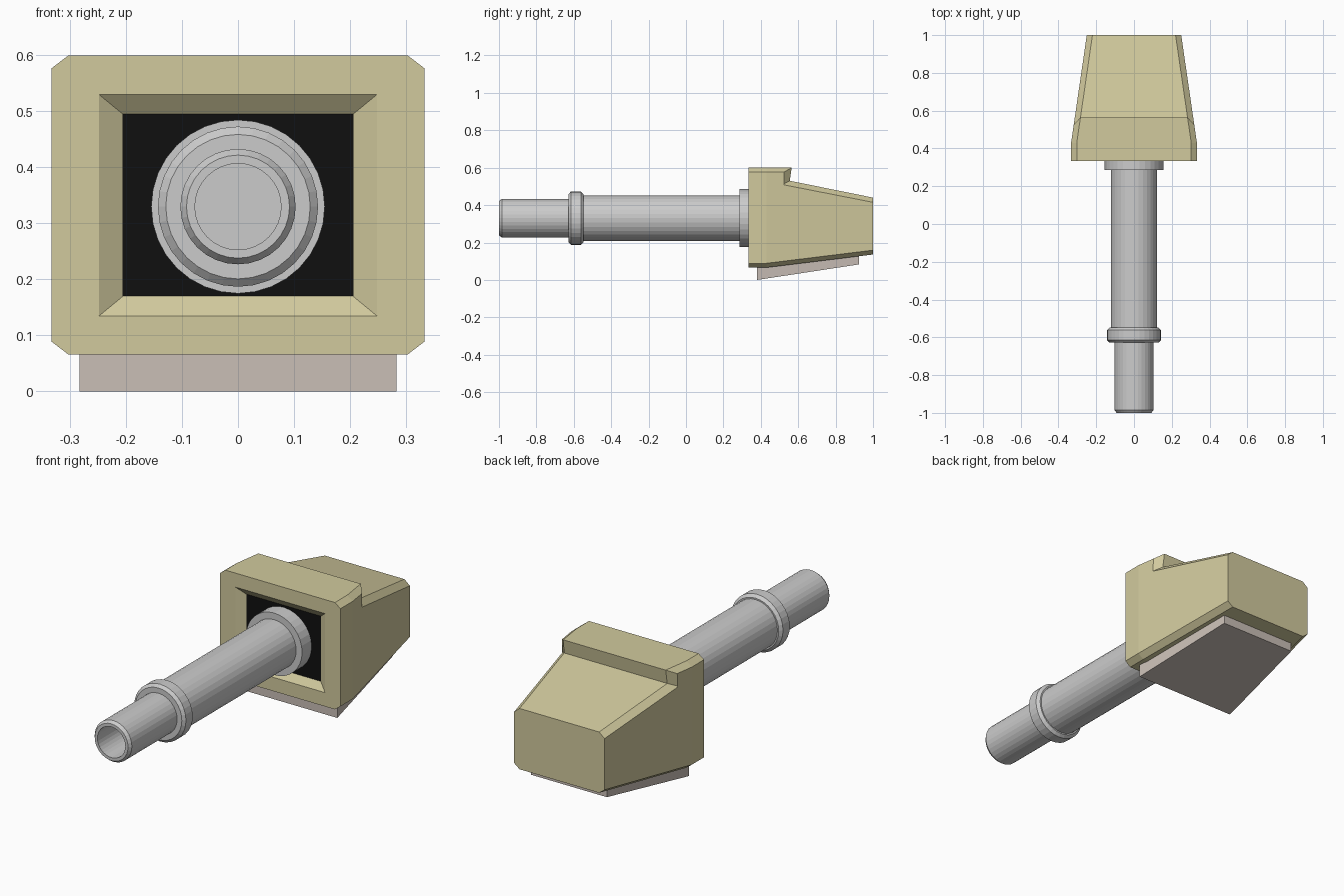
import bpy, bmesh, math

if "Cube" in bpy.data.objects:
    bpy.data.objects.remove(bpy.data.objects["Cube"])

ZC = 0.33  # height of the barrel axis


def material(name, color):
    m = bpy.data.materials.new(name)
    m.diffuse_color = (*color, 1)
    m.use_nodes = True
    m.node_tree.nodes["Principled BSDF"].inputs["Base Color"].default_value = m.diffuse_color
    return m


def loft(name, rings, mat=None, cap_first=True, cap_last=True):
    """Skin a list of equal-length closed rings; coincident points are merged."""
    bm = bmesh.new()
    loops = [[bm.verts.new(p) for p in r] for r in rings]
    n = len(rings[0])
    for a, b in zip(loops, loops[1:]):
        for i in range(n):
            j = (i + 1) % n
            bm.faces.new((a[i], a[j], b[j], b[i]))
    if cap_first:
        bm.faces.new(loops[0][::-1])
    if cap_last:
        bm.faces.new(loops[-1])
    bmesh.ops.remove_doubles(bm, verts=bm.verts, dist=0.0005)
    bmesh.ops.recalc_face_normals(bm, faces=bm.faces)
    me = bpy.data.meshes.new(name)
    bm.to_mesh(me)
    bm.free()
    ob = bpy.data.objects.new(name, me)
    bpy.context.collection.objects.link(ob)
    if mat:
        me.materials.append(mat)
    return ob


def lathe(name, profile, sides=32):
    """Revolve (y, radius) points around the barrel axis."""
    ang = [2 * math.pi * i / sides for i in range(sides)]
    return loft(name, [[(r * math.cos(a), y, ZC + r * math.sin(a)) for a in ang]
                       for y, r in profile])


def mirrored(half):
    return half + [(-x, y, z) for x, y, z in reversed(half)]


def section(yt, zt, ys, zs, yb):
    """Chamfered housing section, tapering toward the back."""
    t = lambda y: max(0, (y - 0.43) / 0.57)
    w = lambda y: 0.333 - 0.083 * t(y)
    zb = 0.066 + 0.070 * t(yb)
    return mirrored([(w(yt) - 0.03, yt, zt), (w(ys), ys, zs),
                     (w(yb), yb, zb + 0.023), (w(yb) - 0.03, yb, zb)])


def opening(y, w, z0, z1):
    return mirrored([(w, y, z1), (w, y, z1), (w, y, z0), (w, y, z0)])


def rect(y, w, z0, z1):
    return mirrored([(w, y, z1), (w, y, z0)])


sand = material("sand", (0.64, 0.59, 0.34))
pale = material("pale_pink", (0.59, 0.52, 0.47))
black = material("black", (0.005, 0.005, 0.005))

# housing: funnel opening, front block, raised lip, sloping tail
loft("housing", [
    opening(0.362, 0.203, 0.172, 0.493),
    opening(0.333, 0.248, 0.135, 0.530),
    section(0.333, 0.60, 0.333, 0.577, 0.333),
    section(0.43, 0.60, 0.43, 0.577, 0.43),
    section(0.565, 0.60, 0.525, 0.577, 0.515),
    section(0.555, 0.53, 0.515, 0.51, 0.515),
    section(1.0, 0.44, 1.0, 0.415, 1.0),
], sand, cap_first=False)

# dark panel behind the opening
loft("inner_panel", [rect(0.36, 0.206, 0.17, 0.496),
                     rect(0.385, 0.206, 0.17, 0.496)], black)

# tilted plate underneath
loft("base_plate", [rect(0.38, 0.283, 0.0, 0.09),
                    rect(0.925, 0.21, 0.083, 0.14)], pale)

# barrel with hollow muzzle
lathe("barrel", [(-0.60, 0.077), (-1.0, 0.077), (-1.0, 0.092), (-0.985, 0.103),
                 (-0.60, 0.103), (-0.60, 0.122), (0.30, 0.122)])

# ring behind the muzzle
lathe("muzzle_ring", [(-0.628, 0.129), (-0.615, 0.143),
                      (-0.562, 0.143), (-0.548, 0.129)])

# collar where the barrel enters the housing
lathe("collar", [(0.285, 0.155), (0.37, 0.155)])
